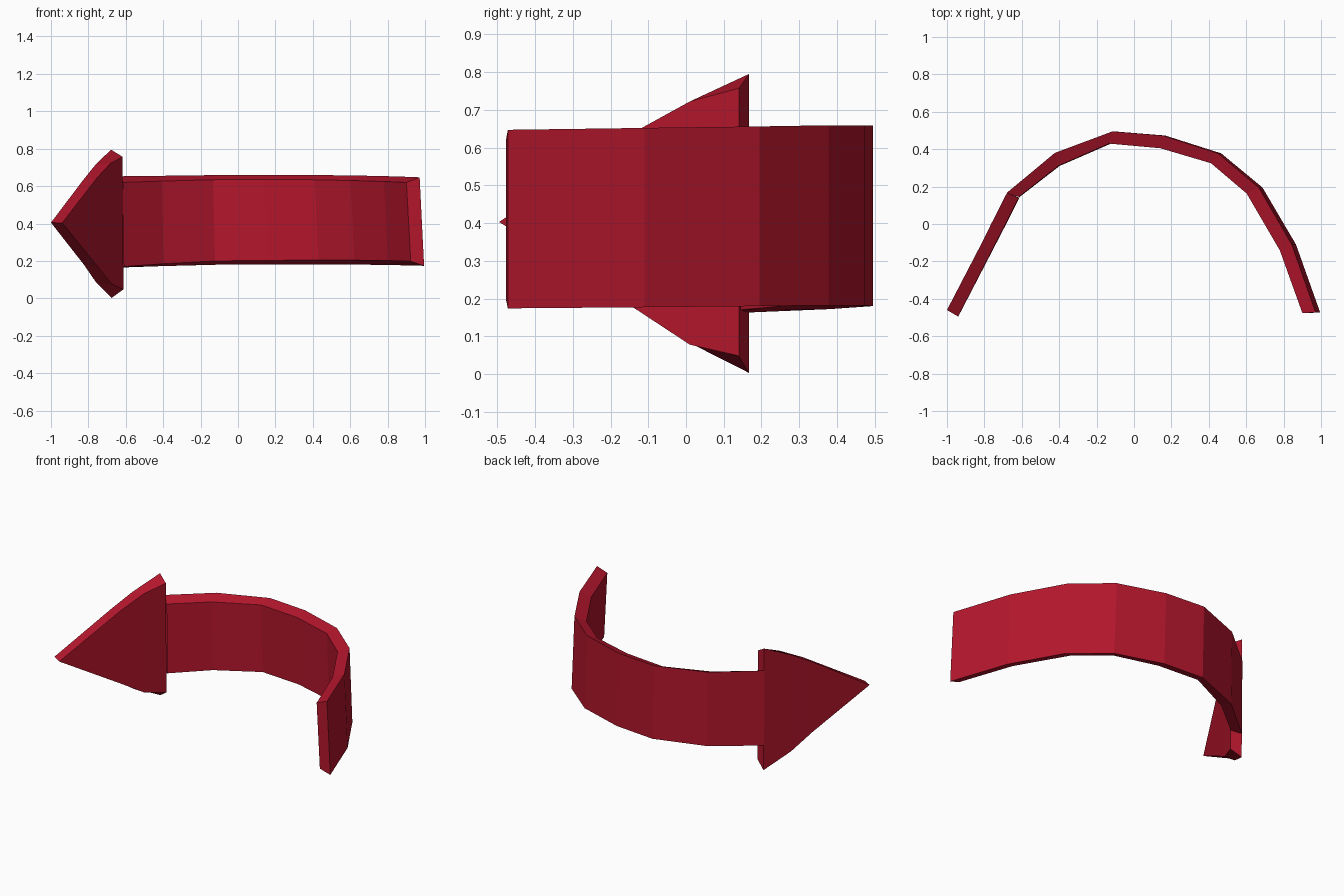
import bpy, bmesh

if "Cube" in bpy.data.objects:
    bpy.data.objects.remove(bpy.data.objects["Cube"])

red = bpy.data.materials.new("deep_red")
red.diffuse_color = (0.45, 0.008, 0.025, 1)
red.use_nodes = True
red.node_tree.nodes["Principled BSDF"].inputs["Base Color"].default_value = red.diffuse_color


def shear(x):
    # the lower edge drifts slightly sideways
    return 0.006 + 0.006 * x


def loft(name, sections, cap_start=True):
    """Skin sections of (outer x, y, low, high, inner x, y, low, high)."""
    bm = bmesh.new()
    rings = []
    for ox, oy, ol, oh, ix, iy, il, ih in sections:
        pts = []
        for x, y, z, side in ((ox, oy, ol, 1), (ox, oy, oh, -1),
                              (ix, iy, ih, -1), (ix, iy, il, 1)):
            pts.append(bm.verts.new((x + side * shear(x), y, z)))
        rings.append(pts)
    for a, b in zip(rings, rings[1:]):
        for i in range(4):
            j = (i + 1) % 4
            bm.faces.new((a[i], a[j], b[j], b[i]))
    if cap_start:
        bm.faces.new(rings[0])
    bm.faces.new(rings[-1])
    # collapse the pointed end and drop zero-area faces
    bmesh.ops.remove_doubles(bm, verts=bm.verts, dist=0.0005)
    bmesh.ops.dissolve_degenerate(bm, dist=0.0005, edges=bm.edges)
    bmesh.ops.recalc_face_normals(bm, faces=bm.faces)
    mesh = bpy.data.meshes.new(name)
    bm.to_mesh(mesh)
    bm.free()
    mesh.materials.append(red)
    obj = bpy.data.objects.new(name, mesh)
    bpy.context.collection.objects.link(obj)
    return obj


# curved shaft: outer and inner plan points from the head to the tail
outer = [(-0.68, 0.165), (-0.42, 0.38), (-0.11, 0.495), (0.16, 0.473),
         (0.457, 0.378), (0.677, 0.195), (0.855, -0.11), (0.983, -0.472)]
inner = [(-0.613, 0.145), (-0.402, 0.31), (-0.128, 0.43), (0.148, 0.405),
         (0.42, 0.325), (0.612, 0.163), (0.79, -0.14), (0.912, -0.477)]
outer_z = [(0.163, 0.652), (0.172, 0.655), (0.18, 0.659), (0.182, 0.659),
           (0.182, 0.659), (0.18, 0.656), (0.177, 0.652), (0.174, 0.647)]
inner_z = [(0.17, 0.62), (0.185, 0.627), (0.2, 0.634), (0.203, 0.636),
           (0.205, 0.634), (0.204, 0.63), (0.202, 0.625), (0.198, 0.62)]
loft("curved_shaft", [o + oz + i + iz for o, oz, i, iz in
                      zip(outer, outer_z, inner, inner_z)], cap_start=False)

# arrow head: wide base tapering with bowed edges to the tip
loft("arrow_head", [
    (-0.677, 0.167, 0.003, 0.795, -0.615, 0.14, 0.048, 0.757),
    (-0.76, 0.005, 0.085, 0.715, -0.68, 0.01, 0.078, 0.722),
    (-0.825, -0.125, 0.18, 0.635, -0.752, -0.13, 0.17, 0.645),
    (-1.0, -0.46, 0.405, 0.405, -0.94, -0.495, 0.403, 0.403),
])
